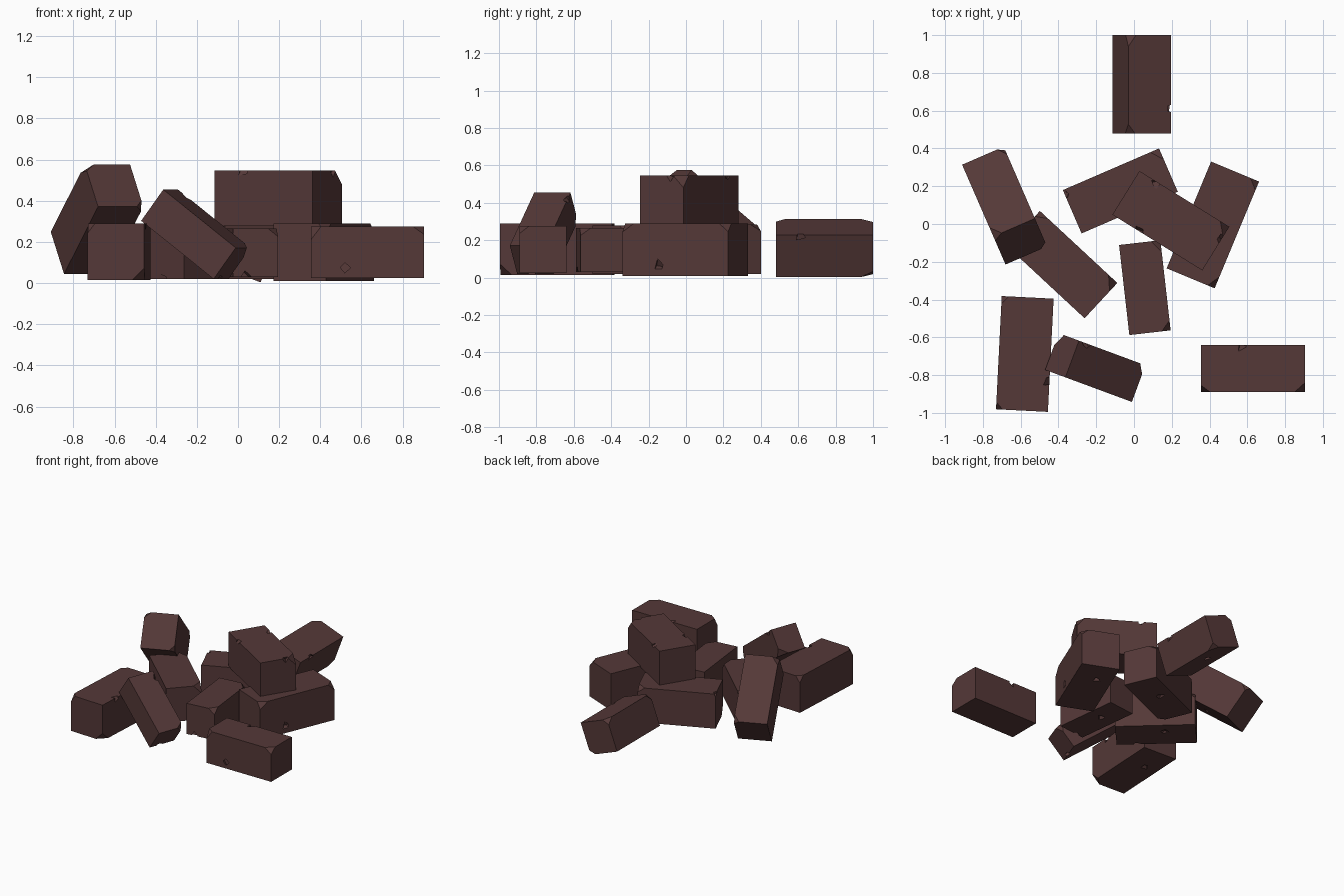
import bpy, bmesh, math, random
from mathutils import Vector, Euler

if "Cube" in bpy.data.objects:
    bpy.data.objects.remove(bpy.data.objects["Cube"])

random.seed(4)
mat = bpy.data.materials.new("dark_red_brick")
mat.diffuse_color = (0.09, 0.04, 0.039, 1)
mat.use_nodes = True
mat.node_tree.nodes["Principled BSDF"].inputs["Base Color"].default_value = mat.diffuse_color


def chip_corner(bm, half, sign, size):
    """Slice one corner off with a slanted plane."""
    corner = Vector(s * h for s, h in zip(sign, half))
    reach = [size * random.uniform(0.6, 1.2) for _ in range(3)]
    normal = Vector(s / r for s, r in zip(sign, reach))
    point = corner - Vector((sign[0] * reach[0], 0, 0))
    geom = bm.verts[:] + bm.edges[:] + bm.faces[:]
    cut = bmesh.ops.bisect_plane(bm, geom=geom, dist=1e-6, plane_co=point,
                                 plane_no=normal.normalized(), clear_outer=True)
    edges = [e for e in cut["geom_cut"] if isinstance(e, bmesh.types.BMEdge)]
    bmesh.ops.contextual_create(bm, geom=edges)


def notch(brick, half, place, size):
    """Gouge a small angular dent at a normalised position on the surface."""
    bpy.ops.mesh.primitive_cone_add(
        vertices=4, radius1=size, radius2=size * 0.4, depth=size * 1.1,
        rotation=[random.uniform(0, 3) for _ in range(3)])
    cutter = bpy.context.object
    cutter.name = "notch_cutter"
    cutter.hide_render = True
    cutter.matrix_world = brick.matrix_world @ cutter.matrix_world
    cutter.location = brick.matrix_world @ Vector(p * h for p, h in zip(place, half))
    mod = brick.modifiers.new("notch", 'BOOLEAN')
    mod.operation = 'DIFFERENCE'
    mod.solver = 'EXACT'
    mod.object = cutter
    bpy.context.view_layer.objects.active = brick
    bpy.ops.object.modifier_apply(modifier=mod.name)
    bpy.data.objects.remove(cutter)


def brick(name, centre, size, yaw, corners, notches, pitch=0, roll=0):
    half = [s / 2 for s in size]
    bm = bmesh.new()
    bmesh.ops.create_cube(bm, size=1)
    bmesh.ops.scale(bm, vec=size, verts=bm.verts)
    for c in corners:
        chip_corner(bm, half, c, 0.055)
    bmesh.ops.recalc_face_normals(bm, faces=bm.faces)
    mesh = bpy.data.meshes.new(name)
    bm.to_mesh(mesh)
    bm.free()
    mesh.materials.append(mat)
    ob = bpy.data.objects.new(name, mesh)
    bpy.context.collection.objects.link(ob)
    ob.location = centre
    ob.rotation_euler = Euler([math.radians(a) for a in (roll, pitch, yaw)])
    bpy.context.view_layer.update()
    for n in notches:
        notch(ob, half, n, 0.035)


# Bricks lying flat on the ground
brick("left_front_brick", (-0.578, -0.688, 0.152), (0.60, 0.275, 0.275), 87.1,
      [(1, 1, 1), (-1, 1, 1), (-1, -1, -1)], [(-0.45, -1, 1), (0.3, 0.2, -1)])
brick("left_middle_brick", (-0.38, -0.215, 0.15), (0.56, 0.255, 0.26), -42.9,
      [(1, 1, 1), (-1, 1, 1)], [(0.5, -1, -1), (-0.2, 0.3, -1)])
brick("right_front_brick", (0.63, -0.765, 0.15), (0.55, 0.25, 0.25), 0,
      [(1, -1, 1), (-1, -1, 1)], [(-0.4, -1, -0.6), (-0.2, 1, 1)])
brick("centre_small_brick", (0.0575, -0.337, 0.147), (0.48, 0.22, 0.235), 96.5,
      [(1, -1, 1), (-1, -1, 1)], [(-1, 0.4, -1), (0.2, 0, -1)])
brick("right_brick", (0.4175, -0.005, 0.15), (0.612, 0.275, 0.28), 67.4,
      [(1, -1, 1), (-1, -1, 1)], [(-0.3, -1, -0.6), (0.4, 0.2, -1)])
brick("back_middle_brick", (-0.0725, 0.175, 0.153), (0.555, 0.25, 0.265), 23.4,
      [(1, 1, 1), (-1, -1, -1)], [(-1, 0.8, 1), (0.1, 0.2, -1)])

# Brick stacked on top
brick("top_brick", (0.195, 0.0175, 0.412), (0.56, 0.272, 0.268), -31.8,
      [(1, 1, 1)], [(1, 0.4, 1), (-0.6, 1, 1), (-0.4, -1, 1)])

# Rolled brick at the back
brick("back_rolled_brick", (0.04, 0.74, 0.158), (0.52, 0.24, 0.24), 90,
      [(1, 1, 1), (-1, 1, 1), (1, -1, -1)], [(-0.5, -1, 1), (0.2, 0, -1)], roll=20.7)

# Bricks leaning on the pile
brick("left_leaning_brick", (-0.685, 0.0975, 0.31), (0.528, 0.24, 0.261), -66.5,
      [(1, -1, 1), (1, 1, -1), (-1, 1, 1)], [(0.1, -0.2, -1)], pitch=-38.3)
brick("front_leaning_brick", (-0.205, -0.76, 0.237), (0.47, 0.207, 0.19), -20.3,
      [(1, 1, 1), (-1, 1, -1)], [(-0.75, 1, 1), (1, -0.2, -1)], pitch=37)
